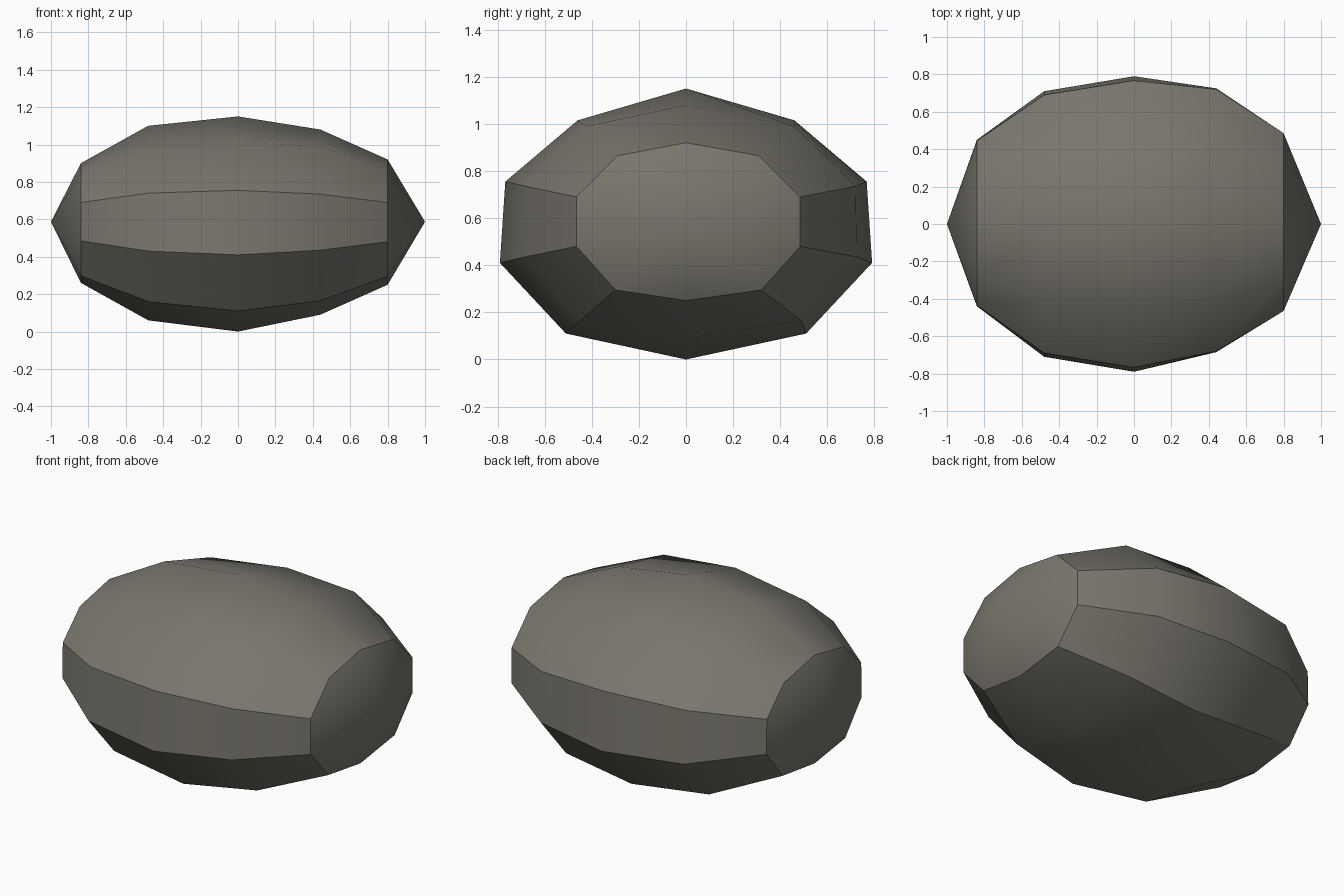
import bpy, bmesh, math

cube = bpy.data.objects.get("Cube")
if cube:
    bpy.data.objects.remove(cube, do_unlink=True)

# Stone material
stone = bpy.data.materials.new("warm grey stone")
stone.use_nodes = True
colour = (0.19, 0.18, 0.15, 1)
stone.diffuse_color = colour
bsdf = stone.node_tree.nodes["Principled BSDF"]
bsdf.inputs["Base Color"].default_value = colour
bsdf.inputs["Roughness"].default_value = 0.9

# Cross-sections along x: (x, sideways shift, half outline as (y, z) from top to bottom)
SECTIONS = [
    (-0.84, 0.005, [(0, .90), (.28, .845), (.44, .69), (.445, .485), (.29, .30), (0, .26)]),
    (-0.48, 0.0, [(0, 1.10), (.43, .96), (.69, .74), (.71, .43), (.47, .16), (0, .06)]),
    (0.0, 0.0, [(0, 1.15), (.46, 1.015), (.767, .755), (.79, .41), (.51, .11), (0, 0)]),
    (0.44, 0.02, [(0, 1.08), (.44, .99), (.70, .735), (.705, .435), (.47, .165), (0, .09)]),
    (0.80, 0.01, [(0, .92), (.30, .865), (.475, .69), (.475, .48), (.31, .295), (0, .25)]),
]
TIP_Z = 0.587

bm = bmesh.new()
rings = []
for x, shift, half in SECTIONS:
    outline = half + [(-y, z) for y, z in reversed(half[1:-1])]
    rings.append([bm.verts.new((x, y + (shift if y else 0), z)) for y, z in outline])

# Bands between neighbouring sections
n = len(rings[0])
for a, b in zip(rings, rings[1:]):
    for i in range(n):
        j = (i + 1) % n
        bm.faces.new((a[i], a[j], b[j], b[i]))

# Pointed ends
for ring, x in ((rings[0], -1), (rings[-1], 1)):
    tip = bm.verts.new((x, 0, TIP_Z))
    for i in range(n):
        bm.faces.new((ring[i], ring[(i + 1) % n], tip))
bmesh.ops.recalc_face_normals(bm, faces=bm.faces)

mesh = bpy.data.meshes.new("boulder")
bm.to_mesh(mesh)
bm.free()
mesh.materials.append(stone)
boulder = bpy.data.objects.new("boulder", mesh)
bpy.context.collection.objects.link(boulder)

# Soft shading with the strong ridges kept crisp
bpy.ops.object.select_all(action='DESELECT')
boulder.select_set(True)
bpy.context.view_layer.objects.active = boulder
bpy.ops.object.shade_smooth_by_angle(angle=math.radians(32))
